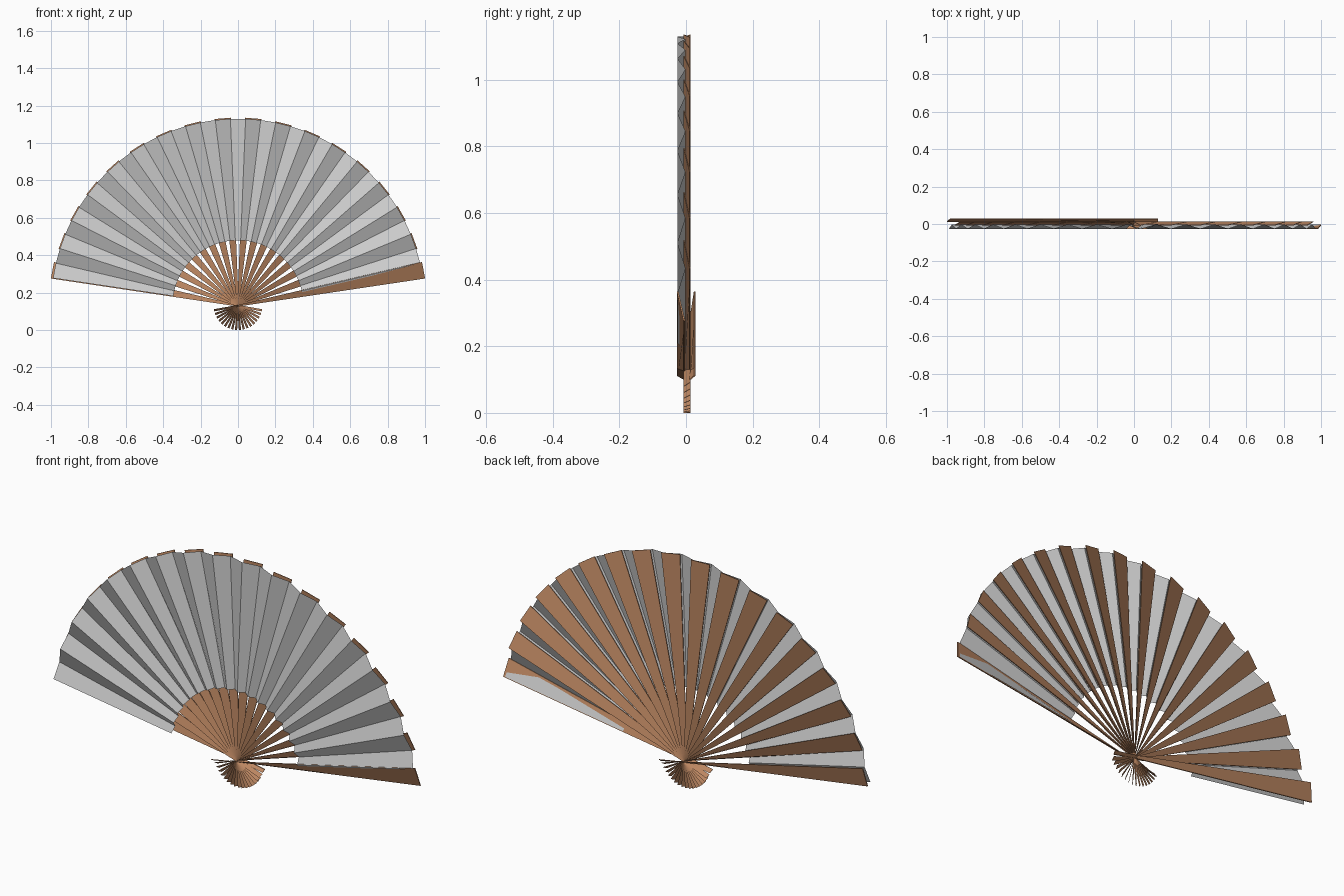
import bpy, bmesh, math
from mathutils import Vector

if "Cube" in bpy.data.objects:
    bpy.data.objects.remove(bpy.data.objects["Cube"])

PIVOT = Vector((0, 0, 0.13))
COUNT = 18                       # 16 inner sticks + 2 guards
HALF = math.radians(163 / 35)    # angle of one pleat panel
START = math.radians(8.5)

wood = bpy.data.materials.new("wood")
wood.diffuse_color = (0.5, 0.24, 0.12, 1)
wood.use_nodes = True
wood.node_tree.nodes["Principled BSDF"].inputs["Base Color"].default_value = wood.diffuse_color


def add_object(name, bm, mat=None):
    bmesh.ops.recalc_face_normals(bm, faces=bm.faces)
    mesh = bpy.data.meshes.new(name)
    bm.to_mesh(mesh)
    bm.free()
    obj = bpy.data.objects.new(name, mesh)
    bpy.context.collection.objects.link(obj)
    if mat:
        mesh.materials.append(mat)
    return obj


def add_stick(name, angle, y_mid, length, tilt=0.009, thick=0.0015):
    """Tapered slat through the pivot, tilted like a pleat panel."""
    d = Vector((math.cos(angle), 0, math.sin(angle)))
    t = Vector((-math.sin(angle), 0, math.cos(angle)))
    bm = bmesh.new()
    rings = []
    # distance from pivot, half width
    for r, w in ((-0.13, 0.006), (0, 0.004), (length, 0.045)):
        ring = []
        for side, off in ((-1, -thick), (1, -thick), (1, thick), (-1, thick)):
            y = y_mid - side * tilt + off
            ring.append(bm.verts.new(PIVOT + d * r + t * side * w + Vector((0, y, 0))))
        rings.append(ring)
    for a, b in zip(rings, rings[1:]):
        for k in range(4):
            n = (k + 1) % 4
            bm.faces.new((a[k], a[n], b[n], b[k]))
    bm.faces.new(rings[0])
    bm.faces.new(rings[-1])
    return add_object(name, bm, wood)


# Inner sticks and the two guards
for i in range(COUNT):
    angle = START + HALF * (2 * i + 0.5)
    if i == 0:
        add_stick("right_guard", angle, -0.015, 1.01, 0.010, 0.0025)
    elif i == COUNT - 1:
        add_stick("left_guard", angle, 0.019, 1.01, 0.007, 0.0025)
    else:
        add_stick("stick_%02d" % i, angle, 0.003, 1.005)

# Pleated leaf
bm = bmesh.new()
prev = None
for k in range(2 * COUNT):
    a = START + HALF * k
    d = Vector((math.cos(a), 0, math.sin(a)))
    y = Vector((0, -0.002 if k % 2 == 0 else -0.026, 0))
    pair = [bm.verts.new(PIVOT + d * r + y) for r in (0.35, 1.0)]
    if prev:
        bm.faces.new((prev[0], prev[1], pair[1], pair[0]))
    prev = pair
add_object("pleated_leaf", bm)
